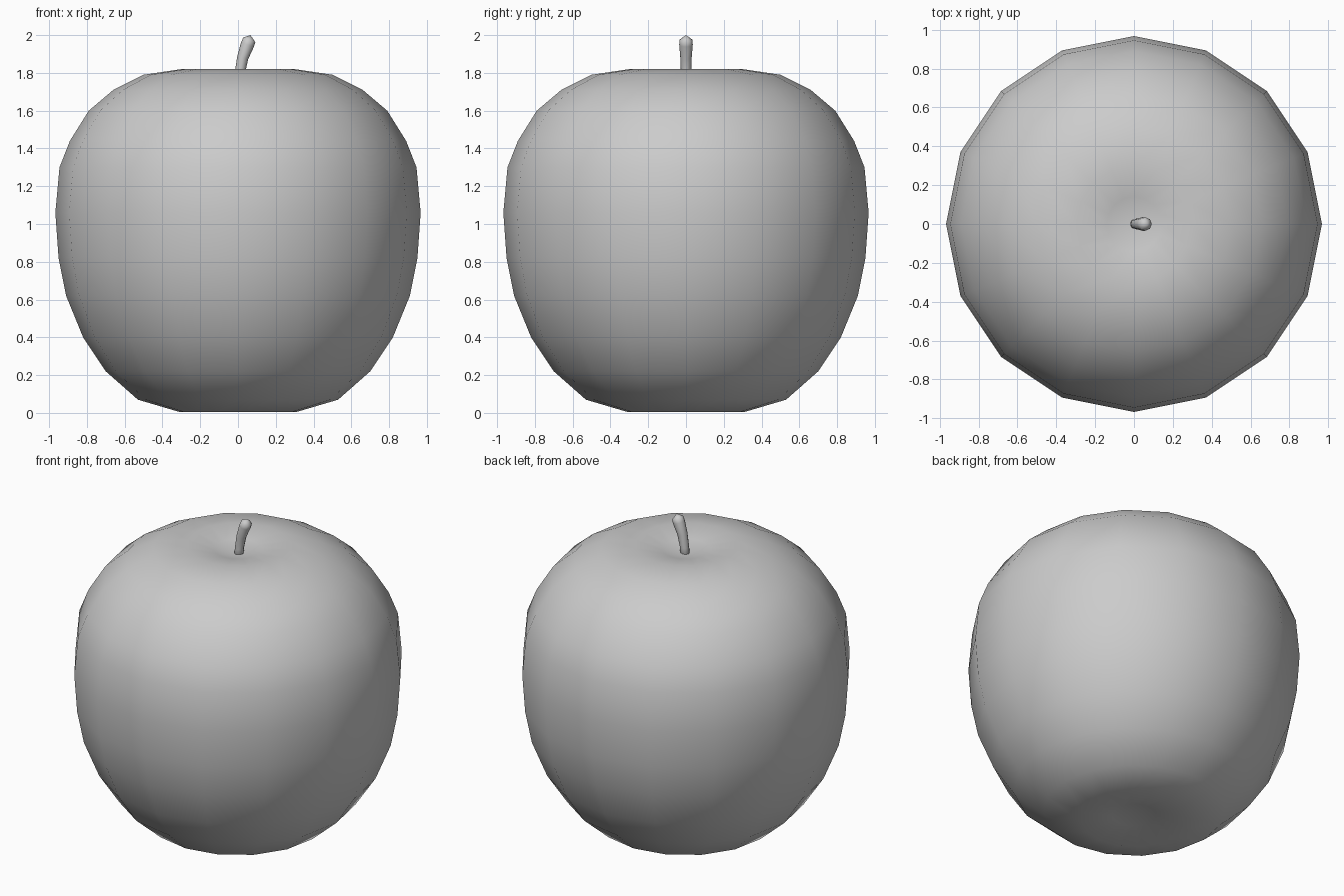
import bpy, bmesh, math
from mathutils import Vector, Matrix

if "Cube" in bpy.data.objects:
    bpy.data.objects.remove(bpy.data.objects["Cube"])


def finish(name, bm):
    bmesh.ops.recalc_face_normals(bm, faces=bm.faces)
    for f in bm.faces:
        f.smooth = True
    mesh = bpy.data.meshes.new(name)
    bm.to_mesh(mesh)
    bm.free()
    obj = bpy.data.objects.new(name, mesh)
    bpy.context.collection.objects.link(obj)
    return obj


def skin(bm, start, rings, end):
    """Join a list of vertex rings, closing both ends to a point."""
    n = len(rings[0])
    for i in range(n):
        j = (i + 1) % n
        bm.faces.new((start, rings[0][j], rings[0][i]))
        bm.faces.new((end, rings[-1][i], rings[-1][j]))
        for a, b in zip(rings, rings[1:]):
            bm.faces.new((a[i], a[j], b[j], b[i]))


# Fruit body: lathed profile with shallow dimples at both ends
profile = [(0.13, 0.04), (0.31, 0.005), (0.53, 0.07), (0.70, 0.22),
           (0.82, 0.40), (0.91, 0.62), (0.95, 0.82), (0.967, 1.06),
           (0.945, 1.30), (0.89, 1.44), (0.79, 1.60), (0.66, 1.71),
           (0.50, 1.79), (0.30, 1.82), (0.14, 1.79)]
SIDES = 16
bm = bmesh.new()
rings = []
for r, z in profile:
    rings.append([bm.verts.new((r * math.cos(2 * math.pi * i / SIDES),
                                r * math.sin(2 * math.pi * i / SIDES), z))
                  for i in range(SIDES)])
skin(bm, bm.verts.new((0, 0, 0.05)), rings, bm.verts.new((0, 0, 1.76)))
finish("fruit_body", bm)

# Stem: rings along a bent path, flaring to a blunt tip
path = [(0.003, 1.70, 0.027), (0.01, 1.80, 0.027), (0.025, 1.88, 0.030),
        (0.05, 1.95, 0.036), (0.06, 1.975, 0.034)]
bm = bmesh.new()
rings = []
for k, (x, z, r) in enumerate(path):
    a, b = path[max(k - 1, 0)], path[min(k + 1, len(path) - 1)]
    tilt = Matrix.Rotation(math.atan2(b[0] - a[0], b[1] - a[1]), 3, 'Y')
    rings.append([bm.verts.new(Vector((x, 0, z)) + tilt @ Vector(
        (r * math.cos(math.pi * i / 4), r * math.sin(math.pi * i / 4), 0)))
        for i in range(8)])
skin(bm, bm.verts.new((0.003, 0, 1.70)), rings, bm.verts.new((0.066, 0, 2.0)))
finish("stem", bm)
